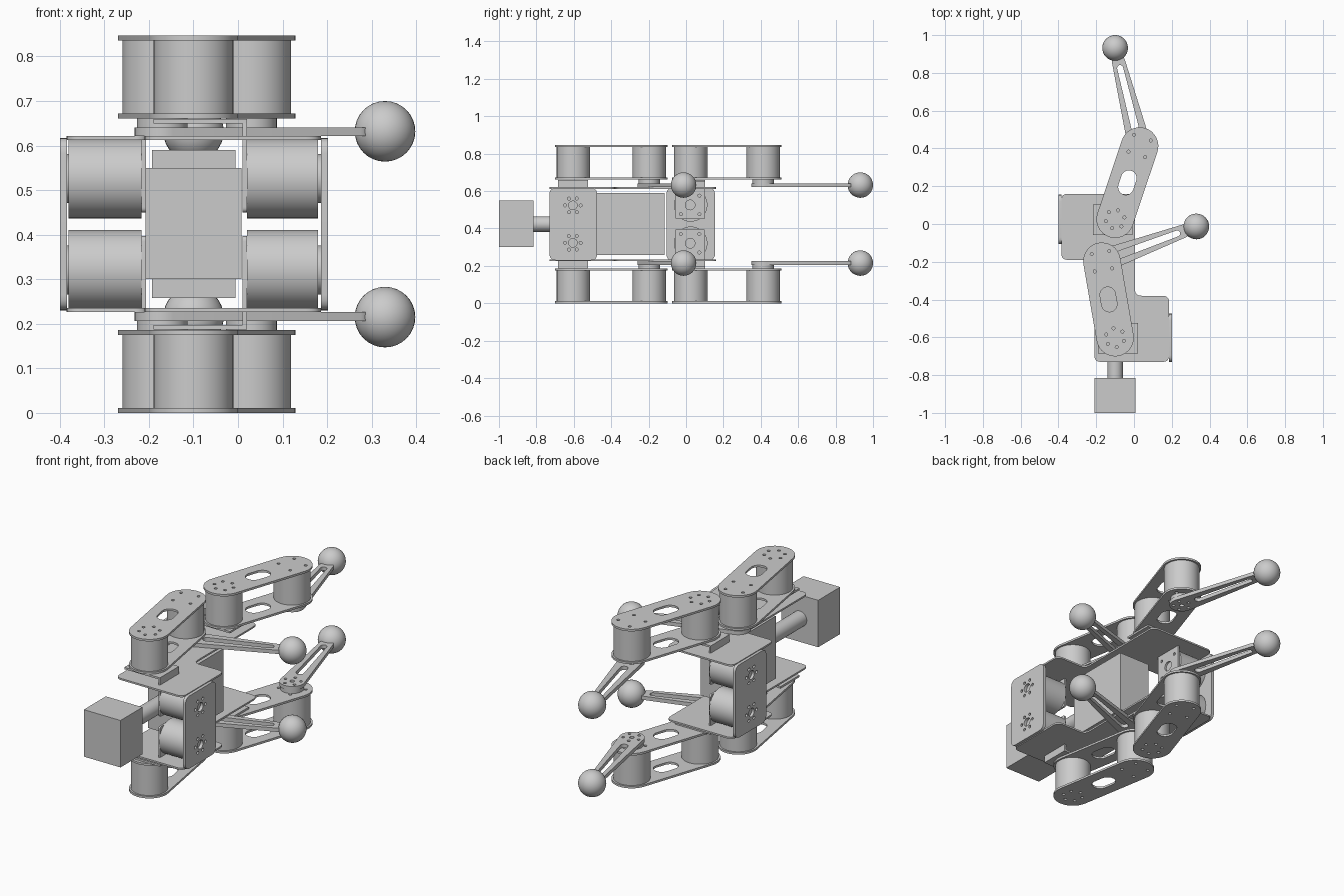
import bpy, bmesh, math
from math import cos, sin, pi
from mathutils import Matrix, Vector

if "Cube" in bpy.data.objects:
    bpy.data.objects.remove(bpy.data.objects["Cube"])

MID = 0.4235
GREY = bpy.data.materials.new("light_grey")
GREY.diffuse_color = (0.6, 0.6, 0.6, 1)
GREY.use_nodes = True
GREY.node_tree.nodes["Principled BSDF"].inputs["Base Color"].default_value = GREY.diffuse_color


def add(name, mesh, matrix):
    mesh.transform(matrix)
    mesh.materials.clear()
    mesh.materials.append(GREY)
    ob = bpy.data.objects.new(name, mesh)
    bpy.context.collection.objects.link(ob)
    return ob


def circle(x, y, r, n=12):
    return [(x + r * cos(2 * pi * i / n), y + r * sin(2 * pi * i / n)) for i in range(n)]


def ring(x, y, radius, count, r=0.008, start=0.0):
    return [circle(x + radius * cos(start + 2 * pi * i / count),
                   y + radius * sin(start + 2 * pi * i / count), r) for i in range(count)]


def capsule(x0, x1, ra, rb, n=16):
    """Rounded bar along local x, tapering from ra to rb."""
    t = math.acos((ra - rb) / (x1 - x0))
    big = [t + (2 * pi - 2 * t) * i / n for i in range(n + 1)]
    small = [-t + 2 * t * i / n for i in range(n + 1)]
    return ([(x0 + ra * cos(a), ra * sin(a)) for a in big]
            + [(x1 + rb * cos(a), rb * sin(a)) for a in small])


def rounded(pts, r, n=5):
    """Polygon with rounded corners."""
    out = []
    for i, p in enumerate(pts):
        p = Vector(p)
        a = p + (Vector(pts[i - 1]) - p).normalized() * r
        b = p + (Vector(pts[(i + 1) % len(pts)]) - p).normalized() * r
        for k in range(n + 1):
            t = k / n
            out.append(tuple(a * (1 - t) ** 2 + p * 2 * t * (1 - t) + b * t * t))
    return out


def rect(x0, y0, x1, y1, r):
    return rounded([(x0, y0), (x1, y0), (x1, y1), (x0, y1)], r)


def plate(name, loops, thick, matrix):
    """Flat sheet: first loop is the outline, the others are holes."""
    cu = bpy.data.curves.new(name, 'CURVE')
    cu.dimensions, cu.fill_mode, cu.extrude = '2D', 'BOTH', thick / 2
    for loop in loops:
        sp = cu.splines.new('POLY')
        sp.points.add(len(loop) - 1)
        for pt, (x, y) in zip(sp.points, loop):
            pt.co = (x, y, 0, 1)
        sp.use_cyclic_u = True
    tmp = bpy.data.objects.new(name + "_curve", cu)
    bpy.context.collection.objects.link(tmp)
    bpy.context.view_layer.update()
    mesh = bpy.data.meshes.new_from_object(tmp.evaluated_get(bpy.context.evaluated_depsgraph_get()))
    bpy.data.objects.remove(tmp)
    bm = bmesh.new()
    bm.from_mesh(mesh)
    bmesh.ops.remove_doubles(bm, verts=bm.verts, dist=1e-5)
    bmesh.ops.recalc_face_normals(bm, faces=bm.faces)
    bm.to_mesh(mesh)
    bm.free()
    return add(name, mesh, matrix)


def solid(name, kind, matrix, **kw):
    bm = bmesh.new()
    if kind == 'box':
        bmesh.ops.create_cube(bm, size=1)
    elif kind == 'cyl':
        bmesh.ops.create_cone(bm, cap_ends=True, segments=48, **kw)
    else:
        bmesh.ops.create_uvsphere(bm, u_segments=32, v_segments=16, **kw)
    mesh = bpy.data.meshes.new(name)
    bm.to_mesh(mesh)
    bm.free()
    return add(name, mesh, matrix)


def box(name, lo, hi):
    lo, hi = Vector(lo), Vector(hi)
    solid(name, 'box', Matrix.Translation((lo + hi) / 2) @ Matrix.Diagonal((*(hi - lo), 1)))


def cyl(name, r, a, b):
    a, b = Vector(a), Vector(b)
    rot = (b - a).to_track_quat('Z', 'Y').to_matrix().to_4x4()
    solid(name, 'cyl', Matrix.Translation((a + b) / 2) @ rot,
          radius1=r, radius2=r, depth=(b - a).length)


def at(x, y, z, angle=0.0):
    return Matrix.Translation((x, y, z)) @ Matrix.Rotation(angle, 4, 'Z')


def upright(x):
    """Local xy becomes world yz, at the given x."""
    return Matrix(((0, 0, 1, x), (1, 0, 0, 0), (0, 1, 0, 0), (0, 0, 0, 1)))


# Head, neck and body core
box("head", (-0.208, -1.0, 0.30), (0.008, -0.815, 0.55))
cyl("neck", 0.041, (-0.10, -0.82, MID), (-0.10, -0.47, MID))
box("body_core", (-0.193, -0.48, 0.258), (-0.006, -0.115, 0.59))

# Side mounting plates with a hole pattern for each hip motor
for name, x, y0, y1, yc in (("right_side_plate", 0.194, -0.73, -0.475, -0.605),
                            ("left_side_plate", -0.392, -0.105, 0.155, 0.02)):
    loops = [rect(y0, 0.23, y1, 0.617, 0.035)]
    for s in (-1, 1):
        z = MID + s * 0.10
        loops.append(circle(yc, z, 0.023, 20))
        loops += ring(yc, z, 0.042, 6)
    plate(name, loops, 0.016, upright(x))

OUTLINE = [(-0.385, -0.19), (-0.21, -0.19), (-0.21, -0.73), (0.186, -0.73),
           (0.186, -0.38), (0.005, -0.38), (0.005, 0.16), (-0.385, 0.16)]

# leg: hip, knee, foot positions; inner and outer x of the horizontal hip motor
LEGS = {"front": ((-0.10, -0.602), (-0.17, -0.197), (0.33, -0.013), 0.02, 0.18),
        "rear": ((-0.10, 0.025), (0.03, 0.413), (-0.10, 0.932), -0.217, -0.38)}

for level, s in (("upper", 1), ("lower", -1)):
    def Z(z):
        return MID + s * (z - MID)

    # Stepped body sheet
    plate(level + "_body_plate", [rounded(OUTLINE, 0.035)], 0.009, at(0, 0, Z(0.6165)))

    for end, (hip, knee, foot, xi, xo) in LEGS.items():
        tag = f"{level}_{end}_"
        hz = Z(0.526)
        out = 1 if xo > xi else -1

        # Horizontal hip motor with its rear collar
        cyl(tag + "hip_roll_motor", 0.0895, (xi, hip[1], hz), (xo, hip[1], hz))
        cyl(tag + "hip_roll_collar", 0.055, (xo, hip[1], hz), (xo + out * 0.006, hip[1], hz))

        # Angle bracket joining the two hip motors
        y, w = hip[1] - 0.003, 0.08
        z0, z1 = sorted((Z(0.45), Z(0.66)))
        plate(tag + "bracket_upright",
              [rect(y - w, z0, y + w, z1, 0.012), circle(y, hz, 0.026, 20)]
              + ring(y, hz, 0.07, 4, 0.008, pi / 4), 0.01, upright(xi - out * 0.005))
        xa, xb = sorted((xi, xi - out * 0.21))
        za, zb = sorted((Z(0.65), Z(0.66)))
        box(tag + "bracket_shelf", (xa, y - w, za), (xb, y + w, zb))

        # Thigh: two slotted sheets around two upright motors
        d = Vector(knee) - Vector(hip)
        ang, L = math.atan2(d.y, d.x), d.length
        loops = [capsule(0, L, 0.099, 0.099), capsule(L / 2 - 0.025, L / 2 + 0.025, 0.041, 0.041)]
        loops += ring(0, 0, 0.05, 6) + ring(L, 0, 0.066, 4, 0.008, pi / 4)
        plate(tag + "thigh_outer_plate", loops, 0.011, at(*hip, Z(0.8415), ang))
        plate(tag + "thigh_inner_plate", loops, 0.011, at(*hip, Z(0.6665), ang))
        for joint, p in (("hip", hip), ("knee", knee)):
            cyl(tag + joint + "_motor", 0.0895, (*p, Z(0.672)), (*p, Z(0.836)))
        cyl(tag + "knee_hub", 0.057, (*knee, Z(0.64)), (*knee, Z(0.662)))

        # Shin: tapered slotted bar ending in a ball foot
        d = Vector(foot) - Vector(knee)
        loops = [capsule(0, 0.46, 0.062, 0.035), capsule(0.105, 0.425, 0.02, 0.016)]
        loops += [circle(0, 0, 0.012)] + ring(0, 0, 0.042, 5)
        plate(tag + "shin", loops, 0.02, at(*knee, Z(0.631), math.atan2(d.y, d.x)))
        solid(tag + "foot", 'ball', at(*foot, Z(0.632)), radius=0.068)

# Smooth shading on the round parts
bpy.ops.object.select_all(action='DESELECT')
for ob in bpy.context.scene.objects:
    if any(k in ob.name for k in ("motor", "hub", "collar", "neck", "foot")):
        ob.select_set(True)
        bpy.context.view_layer.objects.active = ob
bpy.ops.object.shade_smooth_by_angle(angle=math.radians(35))
